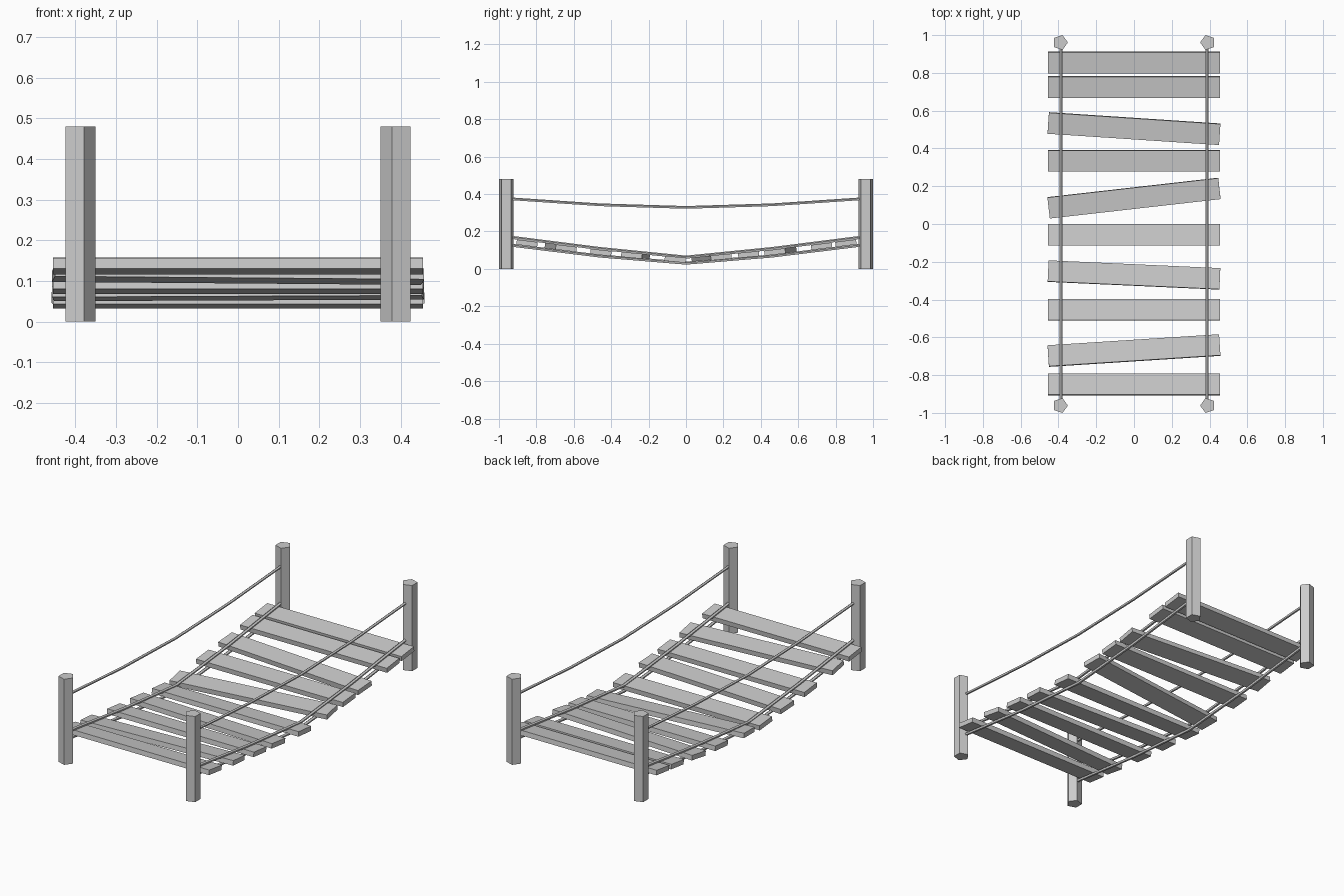
import bpy, bmesh, math
from mathutils import Matrix, Vector

if "Cube" in bpy.data.objects:
    bpy.data.objects.remove(bpy.data.objects["Cube"])

grey = bpy.data.materials.new("plain grey")
grey.use_nodes = True
grey.diffuse_color = (0.6, 0.6, 0.6, 1)
grey.node_tree.nodes["Principled BSDF"].inputs["Base Color"].default_value = (0.6, 0.6, 0.6, 1)

KNOTS = (0, 0.46, 0.95)          # distance from mid-span where the ropes bend
LOWER, UPPER, RAIL = (0.030, 0.068, 0.128), (0.062, 0.108, 0.170), (0.328, 0.342, 0.375)


def finish(name, bm):
    bmesh.ops.recalc_face_normals(bm, faces=bm.faces)
    mesh = bpy.data.meshes.new(name)
    bm.to_mesh(mesh)
    bm.free()
    mesh.materials.append(grey)
    obj = bpy.data.objects.new(name, mesh)
    bpy.context.collection.objects.link(obj)
    return obj


def sag(heights, y):
    """Height of a sagging line at y."""
    y = abs(y)
    i = 0 if y < KNOTS[1] else 1
    t = (y - KNOTS[i]) / (KNOTS[i + 1] - KNOTS[i])
    return heights[i] + t * (heights[i + 1] - heights[i])


def post(name, sx, sy):
    # five-sided post with one corner facing inward
    bm = bmesh.new()
    ring = [bm.verts.new((sx * (0.391 - 0.041 * math.cos(k * math.tau / 5)),
                          sy * 0.961 + 0.041 * math.sin(k * math.tau / 5), 0)) for k in range(5)]
    base = bm.faces.new(ring)
    top = bmesh.ops.extrude_face_region(bm, geom=[base], use_keep_orig=True)
    bmesh.ops.translate(bm, vec=(0, 0, 0.48),
                        verts=[v for v in top["geom"] if isinstance(v, bmesh.types.BMVert)])
    finish(name, bm)


def rope(name, x, heights, radius=0.009, sides=5):
    # tube swept along the sagging line
    bm = bmesh.new()
    rings = []
    for y in [-k for k in KNOTS[:0:-1]] + list(KNOTS):
        z = sag(heights, y)
        rings.append([bm.verts.new((x + radius * math.cos(a), y, z + radius * math.sin(a)))
                      for a in (math.pi / 2 + k * math.tau / sides for k in range(sides))])
    for a, b in zip(rings, rings[1:]):
        for k in range(sides):
            n = (k + 1) % sides
            bm.faces.new((a[k], a[n], b[n], b[k]))
    bm.faces.new(rings[0])
    bm.faces.new(rings[-1])
    finish(name, bm)


def plank(name, y, turn):
    # board resting between the deck ropes, pitched to their slope
    mid = [(a + b) / 2 for a, b in zip(LOWER, UPPER)]
    slope = math.atan2(sag(mid, y + 0.05) - sag(mid, y - 0.05), 0.1)
    bm = bmesh.new()
    bmesh.ops.create_cube(bm, size=1, matrix=Matrix.Translation(Vector((0, y, sag(mid, y))))
                          @ Matrix.Rotation(slope, 4, 'X')
                          @ Matrix.Rotation(math.radians(turn), 4, 'Z')
                          @ Matrix.Diagonal((0.91, 0.112, 0.027, 1)))
    finish(name, bm)


for side, sx in (("left", 1), ("right", -1)):
    for end, sy in (("front", -1), ("back", 1)):
        post(f"{end}_{side}_post", sx, sy)
    rope(f"{side}_hand_rope", sx * 0.386, RAIL, 0.008)
    rope(f"{side}_upper_deck_rope", sx * 0.386, UPPER)
    rope(f"{side}_lower_deck_rope", sx * 0.386, LOWER)

# deck boards: position along the span and crooked turn in degrees
BOARDS = [(-0.85, 0), (-0.67, 3.7), (-0.455, 0), (-0.27, -2.6), (-0.058, 0),
          (0.137, 6.5), (0.335, 0), (0.505, -3.8), (0.725, 0), (0.855, 0)]
for i, (y, turn) in enumerate(BOARDS):
    plank(f"plank_{i + 1}", y, turn)
